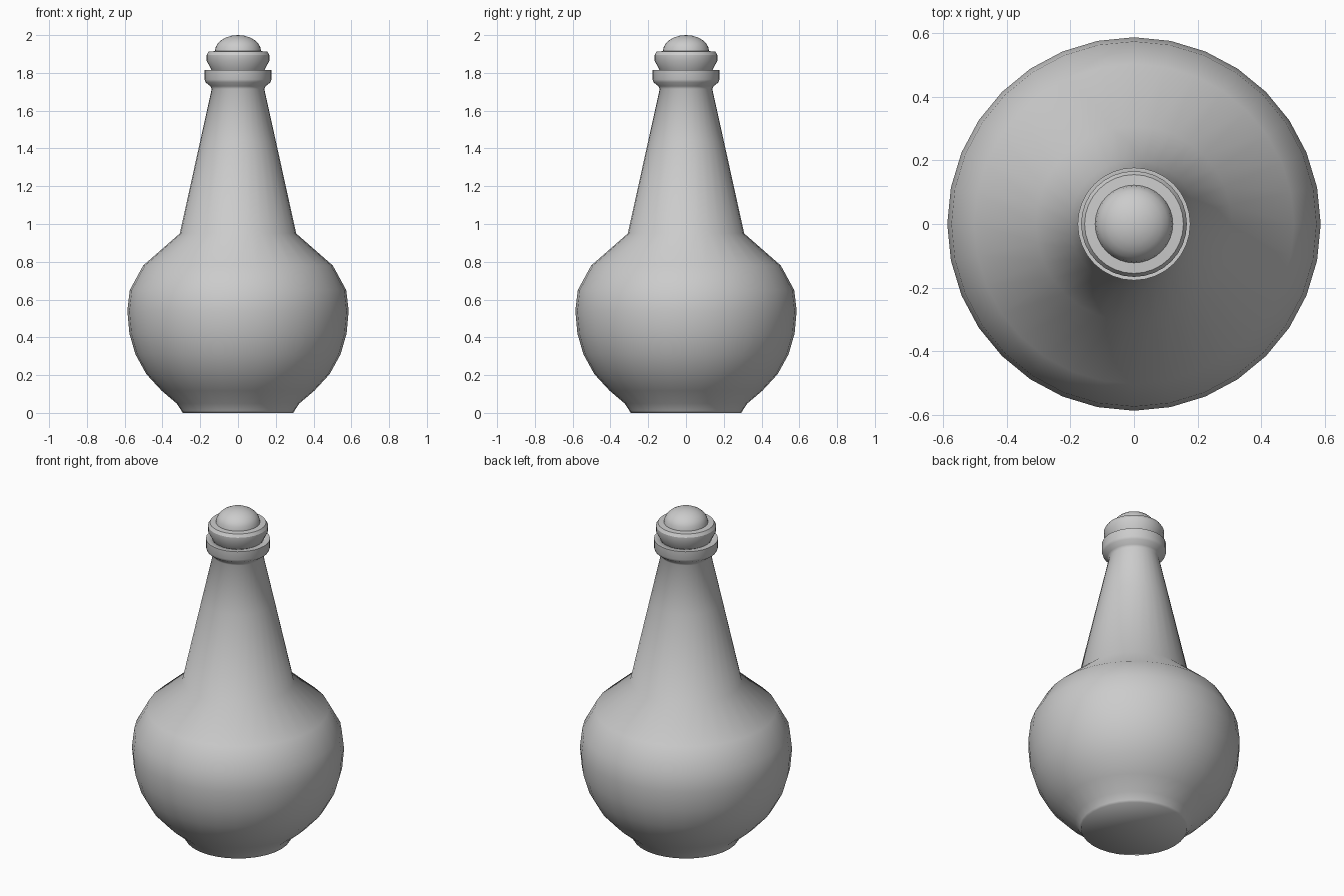
import bpy, bmesh, math

if "Cube" in bpy.data.objects:
    bpy.data.objects.remove(bpy.data.objects["Cube"])


def lathe(name, profile, sides=32, sharp=60):
    """Revolve (radius, z) points around z; radius 0 makes a pole."""
    bm = bmesh.new()
    rings = []
    for r, z in profile:
        if r == 0:
            rings.append([bm.verts.new((0, 0, z))] * sides)
        else:
            rings.append([bm.verts.new((r * math.cos(2 * math.pi * i / sides),
                                        r * math.sin(2 * math.pi * i / sides), z))
                          for i in range(sides)])
    for low, high in zip(rings, rings[1:]):
        for i in range(sides):
            j = (i + 1) % sides
            corners = dict.fromkeys((low[i], low[j], high[j], high[i]))
            bm.faces.new(list(corners))
    bmesh.ops.recalc_face_normals(bm, faces=bm.faces)
    mesh = bpy.data.meshes.new(name)
    bm.to_mesh(mesh)
    bm.free()
    obj = bpy.data.objects.new(name, mesh)
    bpy.context.collection.objects.link(obj)
    bpy.ops.object.select_all(action='DESELECT')
    obj.select_set(True)
    bpy.context.view_layer.objects.active = obj
    bpy.ops.object.shade_smooth_by_angle(angle=math.radians(sharp))
    return obj


# Round body, tapered neck and flared lip
lathe("bottle", [
    (0, 0), (0.293, 0), (0.30, 0.012), (0.325, 0.05), (0.405, 0.118),
    (0.485, 0.205), (0.543, 0.31), (0.575, 0.42), (0.586, 0.54),
    (0.573, 0.65), (0.502, 0.78), (0.308, 0.95), (0.20, 1.44),
    (0.139, 1.715), (0.147, 1.73), (0.172, 1.75), (0.177, 1.765),
    (0.177, 1.815), (0.142, 1.815), (0.135, 1.80), (0, 1.80)], sharp=75)

# Stopper: tapered plug, collar and domed knob
dome = [(0.122 * math.cos(a), 1.915 + 0.085 * math.sin(a))
        for a in (math.pi / 2 * i / 6 for i in range(6))]
lathe("stopper", [
    (0, 1.802), (0.134, 1.802), (0.143, 1.82), (0.166, 1.865),
    (0.166, 1.895), (0.155, 1.913)] + dome + [(0, 2.0)], sharp=30)
